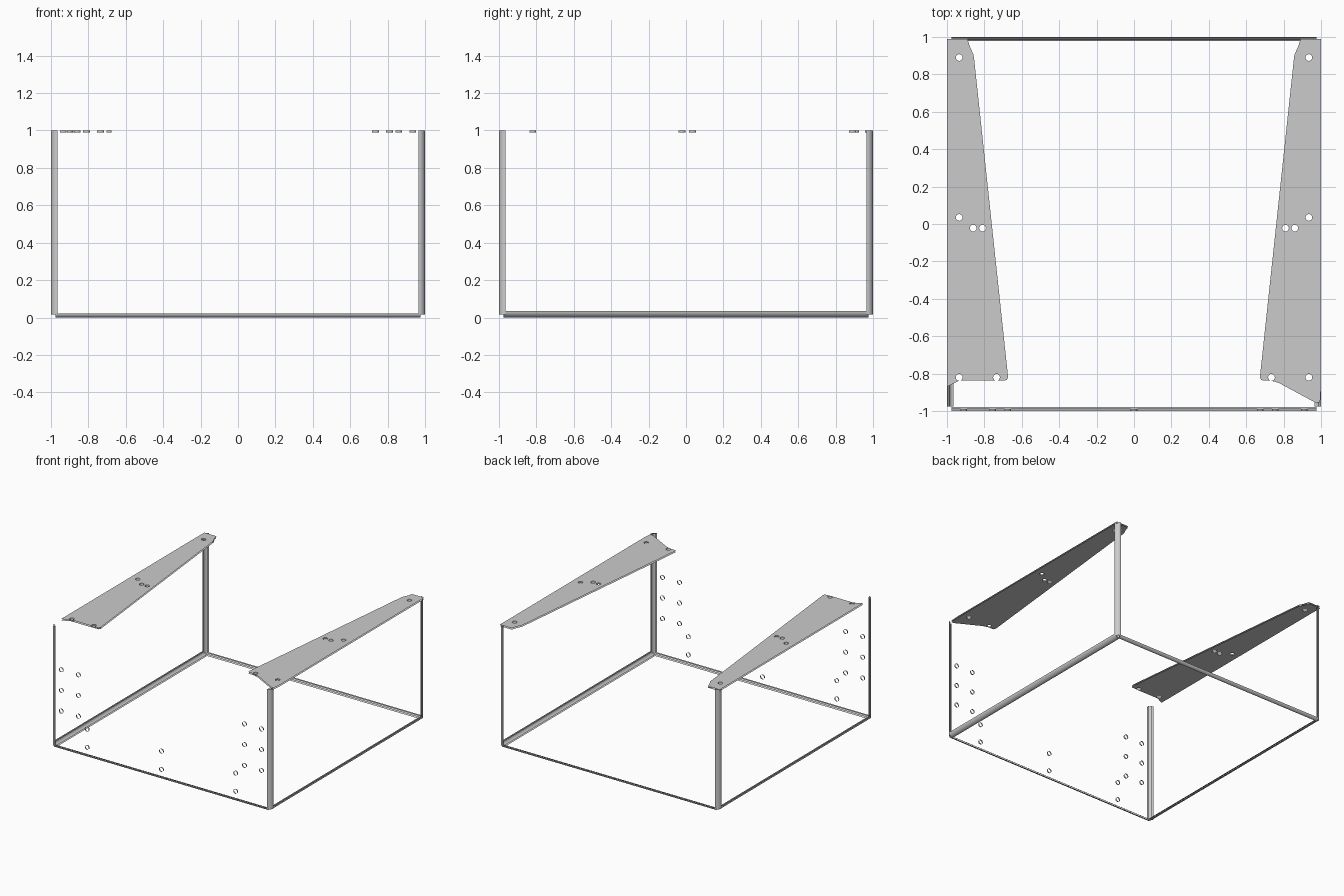
import bpy, bmesh
from math import sin, cos, pi
from mathutils import Vector

if "Cube" in bpy.data.objects:
    bpy.data.objects.remove(bpy.data.objects["Cube"])

T = 0.012    # sheet thickness
HOLE = 0.018


def finish(name, bm, smooth=False):
    me = bpy.data.meshes.new(name)
    bm.to_mesh(me)
    bm.free()
    ob = bpy.data.objects.new(name, me)
    bpy.context.collection.objects.link(ob)
    if smooth:
        for p in me.polygons:
            p.use_smooth = True
    return ob


def strip(bm, a, b, closed=False):
    """Skin two matching point rows with quads."""
    va = [bm.verts.new(p) for p in a]
    vb = [bm.verts.new(p) for p in b]
    n = len(a)
    for i in range(n if closed else n - 1):
        j = (i + 1) % n
        bm.faces.new((va[i], va[j], vb[j], vb[i]))


def bend(name, start, end, u, v, radius):
    """Quarter-round sheet bend: outer and inner skins between two axis points."""
    start, end, u, v = map(Vector, (start, end, u, v))
    bm = bmesh.new()
    for r in (radius, radius - T):
        arc = [u * (r * cos(k * pi / 16)) + v * (r * sin(k * pi / 16)) for k in range(9)]
        strip(bm, [start + p for p in arc], [end + p for p in arc])
    bmesh.ops.recalc_face_normals(bm, faces=bm.faces)
    return finish(name, bm, True)


def ring(c, u, v, r=HOLE, n=16):
    c, u, v = Vector(c), Vector(u), Vector(v)
    return [c + u * (r * cos(2 * pi * k / n)) + v * (r * sin(2 * pi * k / n)) for k in range(n)]


def sheet(bm, outline, holes, z):
    """Flat face with round holes."""
    loops = [[Vector((x, y, z)) for x, y in outline]]
    loops += [ring((x, y, z), (1, 0, 0), (0, 1, 0)) for x, y in holes]
    edges = []
    for pts in loops:
        vs = [bm.verts.new(p) for p in pts]
        edges += [bm.edges.new((vs[i], vs[(i + 1) % len(vs)])) for i in range(len(vs))]
    bmesh.ops.triangle_fill(bm, use_beauty=True, use_dissolve=False,
                            edges=edges, normal=(0, 0, 1))


def tube(bm, c, u, v, axis, r=HOLE):
    a = ring(c, u, v, r)
    strip(bm, a, [p + Vector(axis) * T for p in a], True)


X, Y, Z = (1, 0, 0), (0, 1, 0), (0, 0, 1)
R, RB = 0.035, 0.022

# corner posts
for sx, side in ((-1, "left"), (1, "right")):
    for sy, end in ((-1, "front"), (1, "back")):
        cx, cy = sx * (1 - R), sy * (1 - R)
        bend(f"{end}_{side}_post", (cx, cy, 0.015), (cx, cy, 1), (sx, 0, 0), (0, sy, 0), R)

# bottom edge bends
for s, side, end in ((-1, "left", "front"), (1, "right", "back")):
    c = s * (1 - R)
    bend(f"{side}_bottom_bend", (c, -0.975, R), (c, 0.975, R), (s, 0, 0), (0, 0, -1), R)
    c = s * (1 - RB)
    bend(f"{end}_bottom_bend", (-0.975, c, RB), (0.975, c, RB), (0, s, 0), (0, 0, -1), RB)

# tapered top flanges
outline = [(1, 0.99), (0.89, 0.99), (0.88, 0.955), (0.858, 0.905), (0.855, 0.885),
           (0.673, -0.82), (0.68, -0.835), (0.735, -0.838), (0.775, -0.85),
           (0.97, -0.955), (0.995, -0.955), (1, -0.87)]
holes = [(0.935, 0.89), (0.935, 0.035), (0.86, -0.022), (0.81, -0.022),
         (0.935, -0.82), (0.735, -0.82)]
for s, side in ((-1, "left"), (1, "right")):
    bm = bmesh.new()
    pts = [(s * x, y) for x, y in outline]
    hs = [(s * x, y) for x, y in holes]
    top = pts if s > 0 else pts[:8] + pts[11:]   # left upper skin stops short
    sheet(bm, top, hs, 1.0)
    sheet(bm, pts, hs, 1 - T)
    for x, y in hs:
        tube(bm, (x, y, 1 - T), X, Y, Z)
    if s < 0:
        # rounded corner rims
        for x, y in ((-0.98, 0.972), (-0.9, 0.972), (-0.872, 0.91), (-0.69, -0.82)):
            tube(bm, (x, y, 1 - T), X, Y, Z, 0.014)
    finish(f"{side}_top_flange", bm)

# front panel hole rims
bm = bmesh.new()
spots = [(0, 0.23), (0, 0.08)]
for s in (-1, 1):
    spots += [(s * x, z) for x in (0.91, 0.755) for z in (0.655, 0.485, 0.315)]
    spots += [(s * 0.675, z) for z in (0.23, 0.08)]
for x, z in spots:
    tube(bm, (x, -1, z), X, Z, Y)
finish("front_hole_rims", bm, True)
